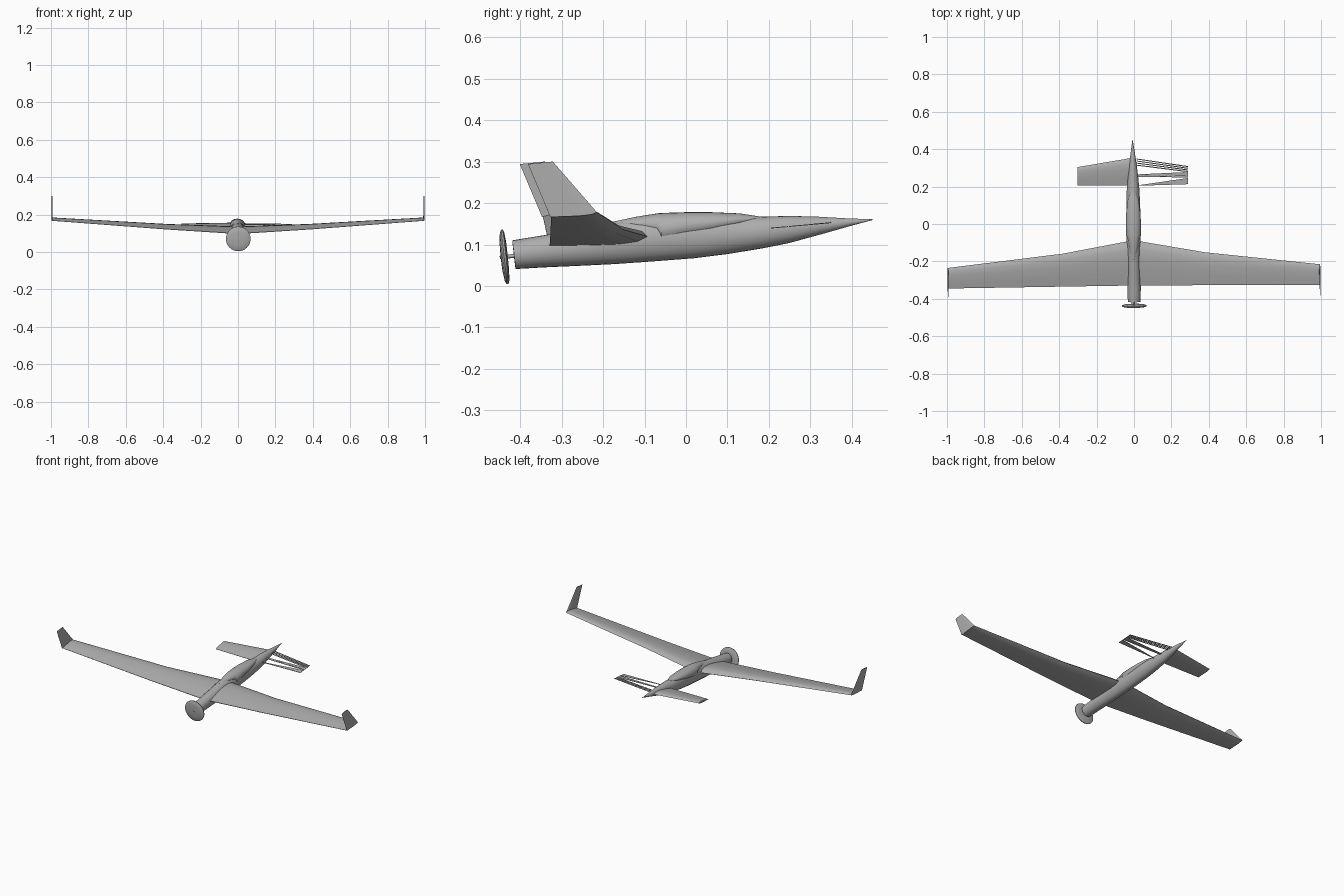
import bpy, bmesh, math
from mathutils import Matrix

if "Cube" in bpy.data.objects:
    bpy.data.objects.remove(bpy.data.objects["Cube"])

grey = bpy.data.materials.new("light grey")
grey.diffuse_color = (0.42, 0.42, 0.42, 1)
grey.use_nodes = True
grey.node_tree.nodes["Principled BSDF"].inputs["Base Color"].default_value = grey.diffuse_color
# the whole aircraft is yawed very slightly
POSE = Matrix.Translation((-0.003, 0, 0)) @ Matrix.Rotation(0.01, 4, 'Z')


def loft(name, rings, angle=35):
    """Skin a list of equal-length closed rings and cap both ends."""
    bm = bmesh.new()
    vs = [[bm.verts.new(p) for p in r] for r in rings]
    n = len(rings[0])
    for a, b in zip(vs, vs[1:]):
        for i in range(n):
            j = (i + 1) % n
            bm.faces.new((a[i], a[j], b[j], b[i]))
    bm.faces.new(vs[0])
    bm.faces.new(vs[-1])
    bmesh.ops.recalc_face_normals(bm, faces=bm.faces)
    me = bpy.data.meshes.new(name)
    bm.to_mesh(me)
    bm.free()
    me.transform(POSE)
    me.materials.append(grey)
    ob = bpy.data.objects.new(name, me)
    bpy.context.collection.objects.link(ob)
    bpy.ops.object.select_all(action='DESELECT')
    ob.select_set(True)
    bpy.context.view_layer.objects.active = ob
    bpy.ops.object.shade_smooth_by_angle(angle=math.radians(angle))
    return ob


def oval(y, bottom, top, half, slant=0.0, n=24):
    """Elliptical cross-section at y; slant leans the upper half backward."""
    zc, h = (top + bottom) / 2, (top - bottom) / 2
    return [(half * math.cos(a), y - slant * math.sin(a), zc + h * math.sin(a))
            for a in (2 * math.pi * i / n for i in range(n))]


# chord fraction, share of thickness
FOIL = [(0, 0), (0.06, 0.4), (0.2, 0.62), (0.4, 0.65), (0.7, 0.4), (1, 0.04),
        (1, -0.04), (0.6, -0.25), (0.3, -0.35), (0.1, -0.28)]


def foil(x, le, te, t):
    """Airfoil section at span x from (y, z) of leading and trailing edge."""
    return [(x, le[0] + (te[0] - le[0]) * c, le[1] + (te[1] - le[1]) * c + t * h)
            for c, h in FOIL]


# fuselage: y, bottom, top, half width
body = [(-0.415, 0.041, 0.110, 0.034), (-0.34, 0.045, 0.123, 0.036),
        (-0.25, 0.049, 0.138, 0.037), (-0.17, 0.053, 0.155, 0.038),
        (-0.07, 0.060, 0.166, 0.038), (0.02, 0.067, 0.168, 0.038),
        (0.10, 0.077, 0.168, 0.037), (0.18, 0.090, 0.167, 0.034),
        (0.25, 0.104, 0.169, 0.028), (0.32, 0.123, 0.167, 0.020),
        (0.39, 0.143, 0.163, 0.010), (0.45, 0.159, 0.161, 0.0008)]
loft("fuselage", [oval(*b, slant=0.004 if i == 0 else 0) for i, b in enumerate(body)])

# raised cockpit fairing, blunt at the rear and pointed ahead
fairing = [(-0.19, 0.146, 0.152, 0.006), (-0.12, 0.130, 0.167, 0.024),
           (-0.07, 0.118, 0.175, 0.034), (-0.06, 0.095, 0.176, 0.041),
           (0.0, 0.112, 0.178, 0.0405), (0.06, 0.124, 0.178, 0.038),
           (0.13, 0.143, 0.175, 0.029), (0.175, 0.158, 0.168, 0.012)]
loft("cockpit_fairing", [oval(*f) for f in fairing])

# main wing: x, leading edge, trailing edge, thickness
half_wing = [(0.03, (-0.092, 0.119), (-0.329, 0.099), 0.036),
             (0.38, (-0.155, 0.136), (-0.331, 0.121), 0.027),
             (0.994, (-0.225, 0.178), (-0.335, 0.167), 0.014)]
wing = [(-x, l, t, h) for x, l, t, h in reversed(half_wing)] + half_wing
loft("main_wing", [foil(*s) for s in wing])

# winglets: upright swept foils at both tips
for side, s in (("right", 1), ("left", -1)):
    rings = []
    for le, te, zl, zt, t in ((-0.225, -0.337, 0.178, 0.166, 0.007),
                              (-0.331, -0.391, 0.300, 0.294, 0.004)):
        rings.append([(s * (0.995 - t * h), le + (te - le) * c, zl + (zt - zl) * c)
                      for c, h in FOIL])
    loft(side + "_winglet", rings)

# left foreplane: full skin
loft("left_foreplane", [foil(-0.015, (0.352, 0.147), (0.205, 0.134), 0.02),
                        foil(-0.297, (0.307, 0.147), (0.209, 0.136), 0.012)])


# right foreplane: open skin made of long tapering strips
def strip(i, root, tip, x0=0.02, x1=0.295):
    rings = []
    for x, (front, back) in ((x0, root), (x1, tip)):
        z = [0.136 + 0.09 * (y - 0.207) + 0.004 for y in (front, back)]
        rings.append([(x, front, z[0] + .001), (x, back, z[1] + .001),
                      (x, back, z[1] - .001), (x, front, z[0] - .001)])
    loft("right_foreplane_strip_%d" % i, rings)


strip(0, (0.206, 0.204), (0.243, 0.210))
strip(1, (0.262, 0.252), (0.250, 0.246))
strip(2, (0.265, 0.262), (0.275, 0.252))
for k in range(4):
    y0, y1 = 0.350 - 0.011 * k, 0.307 - 0.009 * k
    strip(3 + k, (y0, y0 - 0.005), (y1, y1 - 0.006))

# propeller disc, rim and shaft, tilted a little
TILT = Matrix.Translation((0, -0.438, 0.070)) @ Matrix.Rotation(math.radians(6), 4, 'X')


def turned(name, profile, n=32):
    rings = []
    for y, r in profile:
        rings.append([tuple(TILT @ Matrix.Translation((r * math.cos(a), y, r * math.sin(a))).to_translation())
                      for a in (2 * math.pi * i / n for i in range(n))])
    loft(name, rings)


turned("propeller_disc", [(-0.009, 0.004), (-0.008, 0.035), (-0.005, 0.058), (-0.001, 0.066),
                          (0.003, 0.066), (0.006, 0.058), (0.008, 0.035), (0.008, 0.004)])
turned("propeller_shaft", [(-0.011, 0.004), (0.03, 0.005)], 12)
